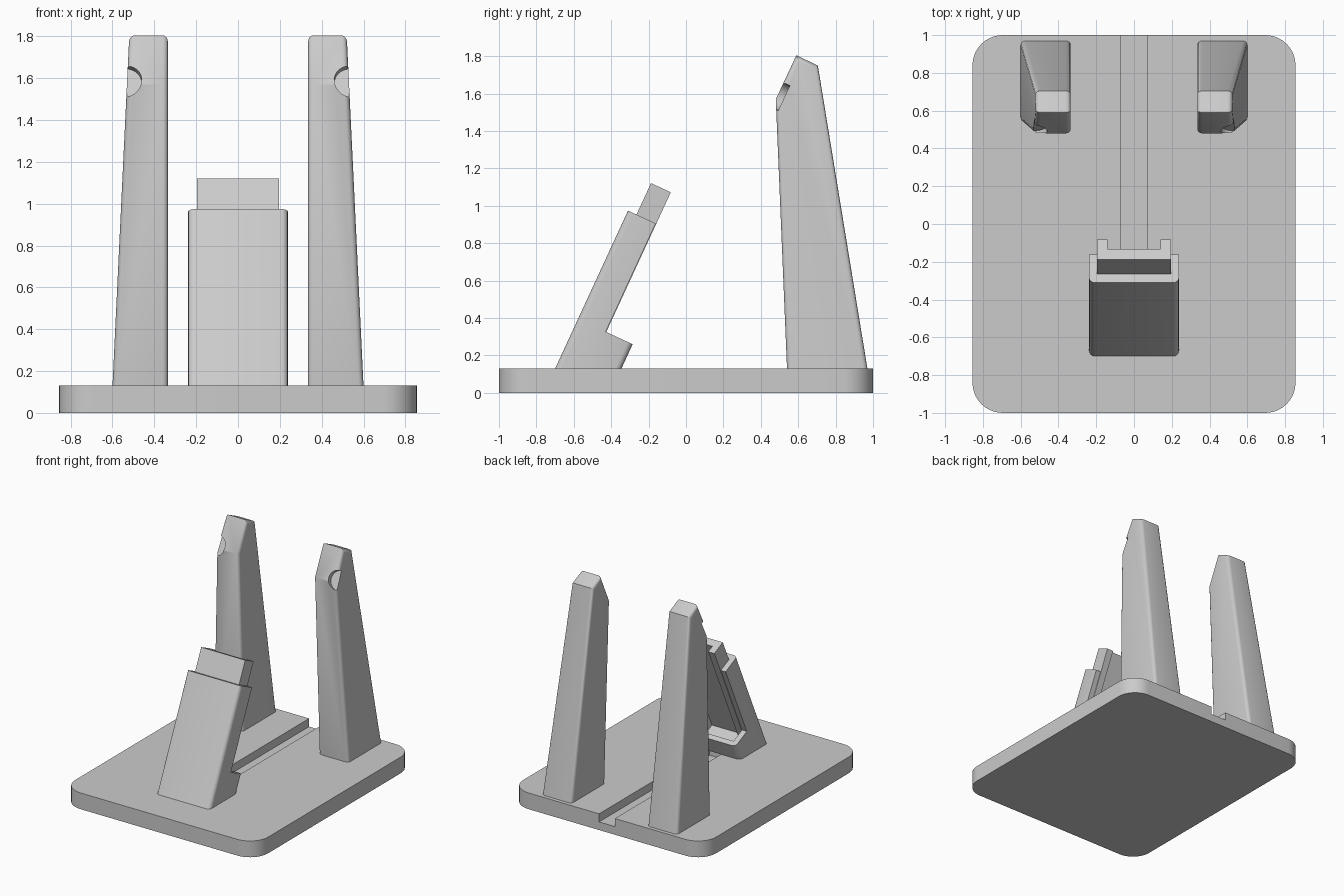
import bpy
import bmesh
import math

cube = bpy.data.objects.get("Cube")
if cube:
    bpy.data.objects.remove(cube, do_unlink=True)

grey = bpy.data.materials.new("plain grey")
grey.use_nodes = True
grey.diffuse_color = (0.6, 0.6, 0.6, 1)
grey.node_tree.nodes["Principled BSDF"].inputs["Base Color"].default_value = (0.6, 0.6, 0.6, 1)

BASE_TOP = 0.13
LEAN = math.atan2(0.39, 0.845)  # backward lean of the front bracket


def finish(name, bm):
    bmesh.ops.recalc_face_normals(bm, faces=bm.faces)
    mesh = bpy.data.meshes.new(name)
    bm.to_mesh(mesh)
    bm.free()
    mesh.materials.append(grey)
    obj = bpy.data.objects.new(name, mesh)
    bpy.context.collection.objects.link(obj)
    return obj


def prism(name, profile, inner, outer, rounded=(), radius=0.03):
    """Side profile (y, z) spanned between two x functions of height;
    'rounded' lists the profile segments whose edges are rounded on both sides."""
    bm = bmesh.new()
    sides = [[bm.verts.new((fx(z), y, z)) for y, z in profile] for fx in (inner, outer)]
    count = len(profile)
    for ring in sides:
        bm.faces.new(ring)
    for i in range(count):
        j = (i + 1) % count
        bm.faces.new((sides[0][i], sides[0][j], sides[1][j], sides[1][i]))
    edges = [bm.edges.get((ring[i], ring[(i + 1) % count])) for ring in sides for i in rounded]
    if edges:
        bmesh.ops.bevel(bm, geom=edges, offset=radius, segments=4, profile=0.5, affect='EDGES')
    return finish(name, bm)


def slab(name, half, profile, rounded=()):
    return prism(name, profile, lambda z: -half, lambda z: half, rounded)


def leaning(t, s):
    """Depth t and distance s along the leaning bracket, as (y, z)."""
    return (-0.7 + t * math.cos(LEAN) + s * math.sin(LEAN),
            BASE_TOP - t * math.sin(LEAN) + s * math.cos(LEAN))


def leaning_box(t0, t1, s0, s1):
    return [leaning(t0, s0), leaning(t0, s1), leaning(t1, s1), leaning(t1, s0)]


def activate(obj):
    bpy.ops.object.select_all(action='DESELECT')
    obj.select_set(True)
    bpy.context.view_layer.objects.active = obj


def carve(obj, cutter):
    mod = obj.modifiers.new("carve", 'BOOLEAN')
    mod.operation = 'DIFFERENCE'
    mod.solver = 'EXACT'
    mod.object = cutter
    activate(obj)
    bpy.ops.object.modifier_apply(modifier=mod.name)
    bpy.data.objects.remove(cutter, do_unlink=True)


def smooth(obj):
    activate(obj)
    bpy.ops.object.shade_smooth_by_angle(angle=math.radians(32))


# Base plate with rounded corners and a cable groove
bm = bmesh.new()
bmesh.ops.create_cube(bm, size=1)
for v in bm.verts:
    v.co = (v.co.x * 1.71, v.co.y * 2, (v.co.z + 0.5) * BASE_TOP)
corners = [e for e in bm.edges if abs(e.verts[0].co.z - e.verts[1].co.z) > 0.1]
bmesh.ops.bevel(bm, geom=corners, offset=0.16, segments=10, profile=0.5, affect='EDGES')
base = finish("base_plate", bm)
floor = BASE_TOP - 0.065
carve(base, slab("groove_cutter", 0.07, [(-0.4, floor), (1.1, floor), (1.1, 0.3), (-0.4, 0.3)]))
smooth(base)

# Front bracket: leaning shell with a lipped foot, hollowed from the back
shell = slab("bracket_shell", 0.238, [
    (-0.7, BASE_TOP), leaning(0, 0.93), leaning(0.163, 0.93), leaning(0.163, 0.292),
    leaning(0.322, 0.292), (-0.345, BASE_TOP)], rounded=(0, 4))
carve(shell, slab("pocket_cutter", 0.195, leaning_box(0.05, 0.28, 0.17, 1.2)))
smooth(shell)

# Channel-shaped insert that slides into the shell
insert = slab("bracket_insert", 0.195, leaning_box(0.05, 0.167, 0.17, 1.115))
carve(insert, slab("channel_cutter", 0.14, leaning_box(0.11, 0.3, 0.1, 1.3)))

# Two tapering rear posts, each with a round dent in the slanted tip
post_profile = [(0.54, BASE_TOP), (0.48, 1.57), (0.59, 1.805), (0.705, 1.75), (0.97, BASE_TOP)]
slant = math.atan2(0.11, 0.235)
for name, side in (("left_post", 1), ("right_post", -1)):
    post = prism(name, post_profile,
                 lambda z: side * 0.335,
                 lambda z: side * (0.6 - 0.08 * (z - BASE_TOP) / 1.67),
                 rounded=(0, 1, 2, 3), radius=0.025)
    bm = bmesh.new()
    bmesh.ops.create_cone(bm, cap_ends=True, segments=32, radius1=0.075, radius2=0.075, depth=0.3)
    dent = finish("dent_cutter", bm)
    tilt = math.pi / 2 - slant
    out = 0.15 - 0.033  # cutter centre sits outside so only a shallow dent is cut
    dent.rotation_euler = (tilt, 0, 0)
    dent.location = (side * 0.535, 0.494 - out * math.cos(slant), 1.59 + out * math.sin(slant))
    bpy.context.view_layer.update()
    carve(post, dent)
    smooth(post)
